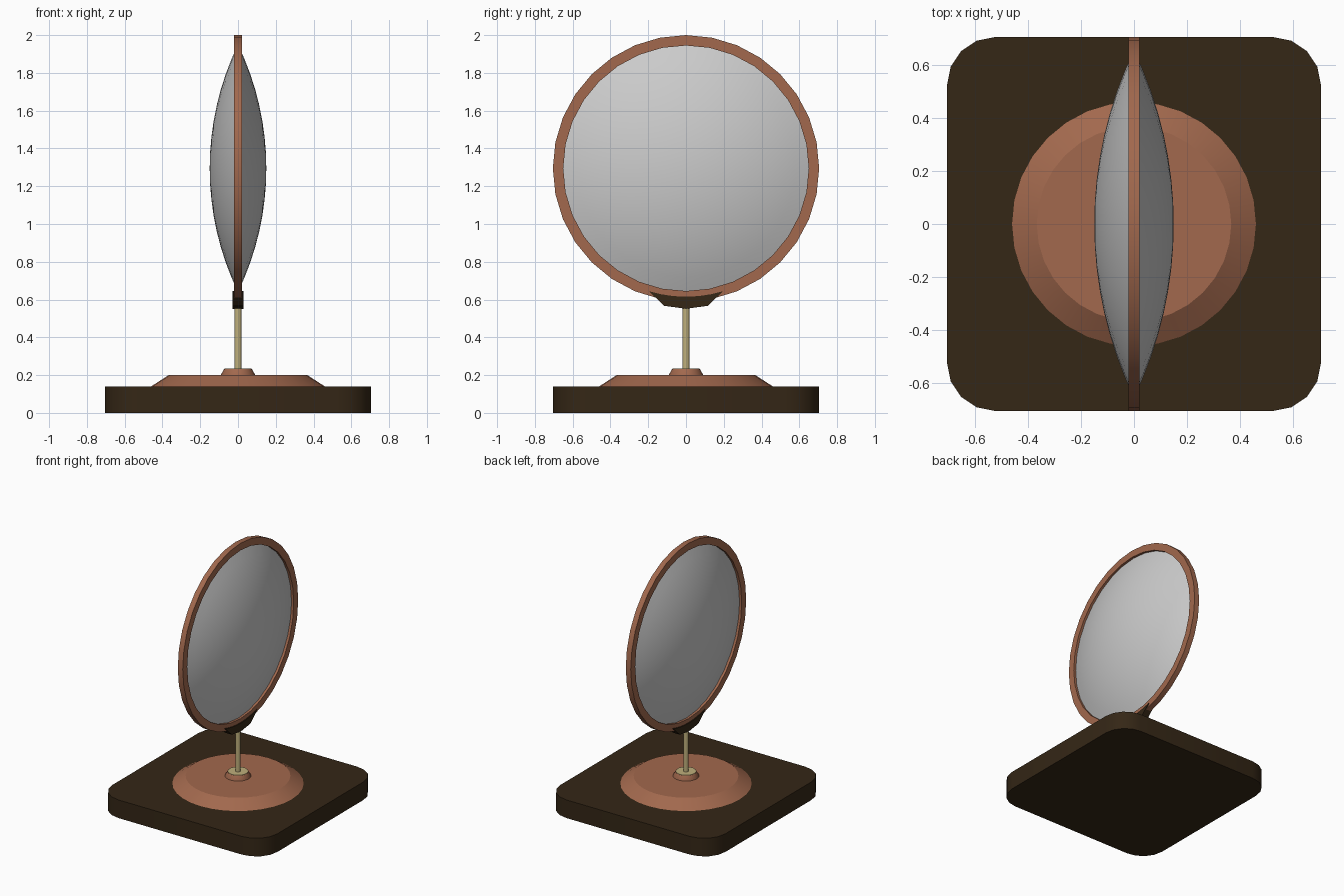
import bpy, bmesh
from math import sin, cos, pi, radians, sqrt, asin
from mathutils import Matrix

if "Cube" in bpy.data.objects:
    bpy.data.objects.remove(bpy.data.objects["Cube"])

SIDES = 32
CZ = 1.295  # mirror centre height


def material(name, rgb):
    m = bpy.data.materials.new(name)
    m.diffuse_color = (*rgb, 1)
    m.use_nodes = True
    m.node_tree.nodes["Principled BSDF"].inputs["Base Color"].default_value = m.diffuse_color
    return m


wood = material("dark_wood", (0.035, 0.02, 0.008))
copper = material("copper", (0.36, 0.14, 0.075))
brass = material("brass", (0.52, 0.43, 0.2))


def finish(name, bm, mat=None, angle=30):
    bmesh.ops.recalc_face_normals(bm, faces=bm.faces)
    me = bpy.data.meshes.new(name)
    bm.to_mesh(me)
    bm.free()
    ob = bpy.data.objects.new(name, me)
    bpy.context.collection.objects.link(ob)
    if mat:
        me.materials.append(mat)
    bpy.ops.object.select_all(action='DESELECT')
    ob.select_set(True)
    bpy.context.view_layer.objects.active = ob
    bpy.ops.object.shade_smooth_by_angle(angle=radians(angle))
    return ob


def lathe(name, profile, mat=None, closed=False, sides=SIDES, matrix=None):
    """Spin (radius, height) points around z."""
    bm = bmesh.new()
    vs = [bm.verts.new((r, 0, z)) for r, z in profile]
    es = [bm.edges.new(p) for p in zip(vs, vs[1:])]
    if closed:
        es.append(bm.edges.new((vs[-1], vs[0])))
    bmesh.ops.spin(bm, geom=vs + es, cent=(0, 0, 0), axis=(0, 0, 1),
                   angle=2 * pi, steps=sides)
    bmesh.ops.remove_doubles(bm, verts=bm.verts, dist=1e-5)
    if matrix:
        bm.transform(matrix)
    return finish(name, bm, mat)


def extrude(name, outline, vec, mat):
    bm = bmesh.new()
    f = bm.faces.new([bm.verts.new(p) for p in outline])
    ext = bmesh.ops.extrude_face_region(bm, geom=[f])["geom"]
    bmesh.ops.translate(bm, vec=vec,
                        verts=[g for g in ext if isinstance(g, bmesh.types.BMVert)])
    return finish(name, bm, mat)


# Rounded square base
H, R, SEG = 0.705, 0.18, 4
outline = []
for k, (sx, sy) in enumerate([(1, 1), (-1, 1), (-1, -1), (1, -1)]):
    for i in range(SEG + 1):
        a = (k + i / SEG) * pi / 2
        outline.append((sx * (H - R) + R * cos(a), sy * (H - R) + R * sin(a), 0))
extrude("base", outline, (0, 0, 0.14), wood)

# Copper plate and collar, brass cap and stem
lathe("base_plate", [(0, 0.13), (0.46, 0.13), (0.46, 0.14), (0.367, 0.2), (0, 0.2)], copper)
lathe("collar", [(0, 0.19), (0.092, 0.19), (0.092, 0.2), (0.073, 0.233), (0, 0.233)], copper)
lathe("stem", [(0, 0.23), (0.071, 0.23), (0.071, 0.236), (0.0185, 0.236),
               (0.0185, 0.58), (0, 0.58)], brass)

# Mirror parts are turned so their axis runs along x
to_x = Matrix.Translation((0, 0, CZ)) @ Matrix.Rotation(pi / 2, 4, 'Y')
lathe("mirror_rim", [(0.65, -0.021), (0.705, -0.021), (0.705, 0.021), (0.65, 0.021)],
      copper, closed=True, matrix=to_x)

# Double-sided convex glass, a pair of spherical caps
A, D, N = 0.655, 0.15, 8
rad = (A * A + D * D) / (2 * D)
top = asin(A / rad)
cap = [(rad * sin(top * i / N), rad * cos(top * i / N) - rad + D) for i in range(N + 1)]
cap[0], cap[-1] = (0, D), (A, 0)
lathe("mirror_glass", cap + [(r, -x) for r, x in cap[-2::-1]], matrix=to_x)

# Cradle clasping the bottom of the rim
upper = [(0.68 * sin(a), CZ - 0.68 * cos(a)) for a in
         [radians(16.8) * i / 3 for i in range(-3, 4)]]
lower = [(0.115, 0.567), (0, 0.551), (-0.115, 0.567)]
extrude("cradle", [(-0.028, y, z) for y, z in upper + lower], (0.056, 0, 0), wood)
